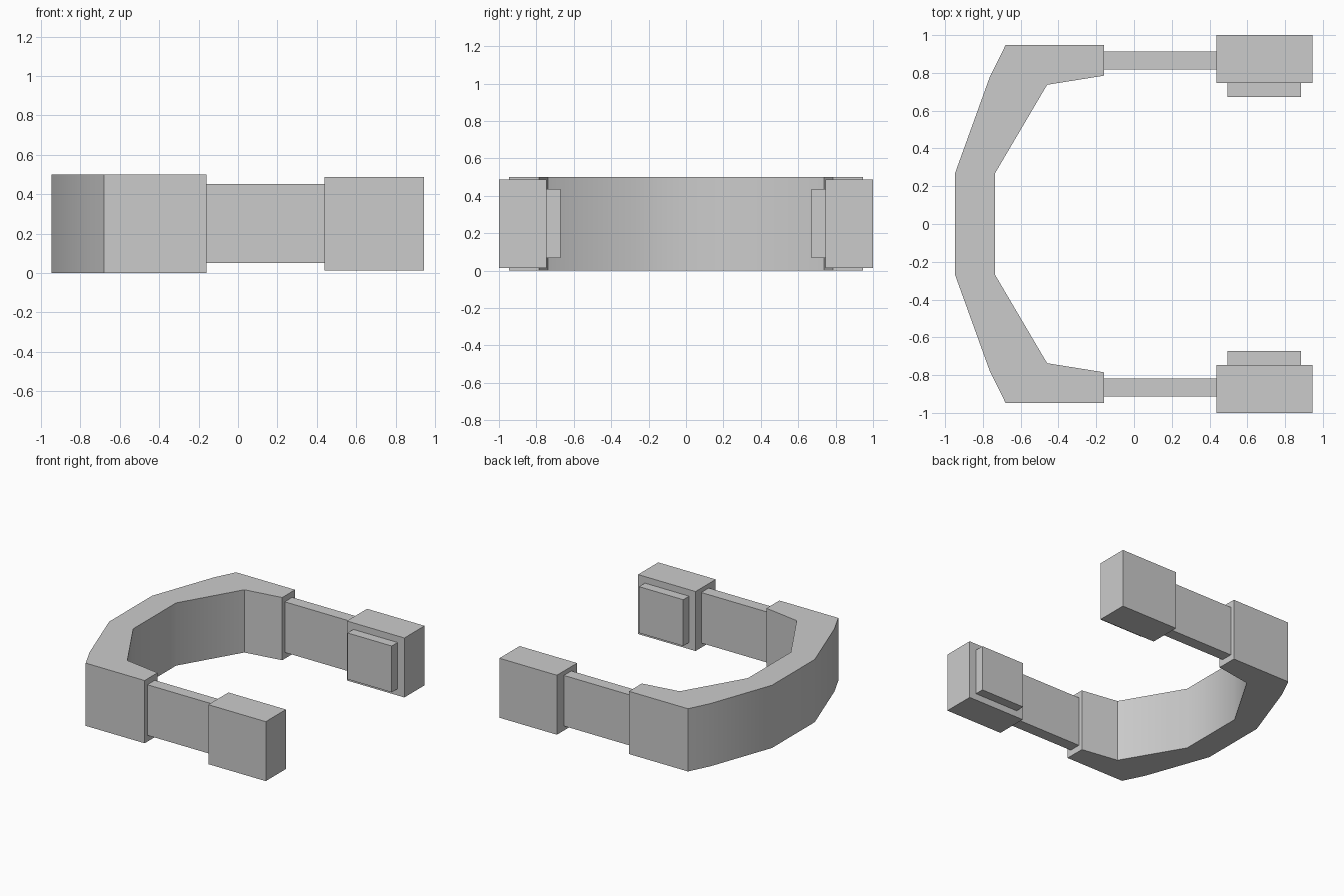
import bpy, bmesh, math

if "Cube" in bpy.data.objects:
    bpy.data.objects.remove(bpy.data.objects["Cube"])


def make_object(name, bm):
    bmesh.ops.recalc_face_normals(bm, faces=bm.faces)
    mesh = bpy.data.meshes.new(name)
    bm.to_mesh(mesh)
    bm.free()
    obj = bpy.data.objects.new(name, mesh)
    bpy.context.collection.objects.link(obj)
    return obj


def box(name, x, y, z):
    bm = bmesh.new()
    bmesh.ops.create_cube(bm, size=1)
    for v in bm.verts:
        v.co = [r[0] if c < 0 else r[1] for c, r in zip(v.co, (x, y, z))]
    return make_object(name, bm)


# Curved band: half outline mirrored across y = 0, then extruded upward
outer = [(-0.16, 0.947), (-0.68, 0.947), (-0.763, 0.78), (-0.947, 0.27)]
inner = [(-0.735, 0.27), (-0.46, 0.737), (-0.16, 0.785)]


def flip(points):
    return [(x, -y) for x, y in reversed(points)]


outline = outer + flip(outer) + flip(inner) + inner
bm = bmesh.new()
base = bm.faces.new([bm.verts.new((x, y, 0)) for x, y in outline])
top = bmesh.ops.extrude_face_region(bm, geom=[base], use_keep_orig=True)
for v in top["geom"]:
    if isinstance(v, bmesh.types.BMVert):
        v.co.z = 0.5
band = make_object("curved_band", bm)
bpy.context.view_layer.objects.active = band
band.select_set(True)
bpy.ops.object.shade_smooth_by_angle(angle=math.radians(35))

# Arms, end blocks and inner pads on both sides
for side, s in (("back", 1), ("front", -1)):
    def span(a, b):
        return sorted((s * a, s * b))
    box(side + "_arm", (-0.165, 0.445), span(0.818, 0.912), (0.05, 0.453))
    box(side + "_end_block", (0.438, 0.945), span(0.746, 1.0), (0.014, 0.488))
    box(side + "_inner_pad", (0.495, 0.885), span(0.672, 0.75), (0.067, 0.436))
